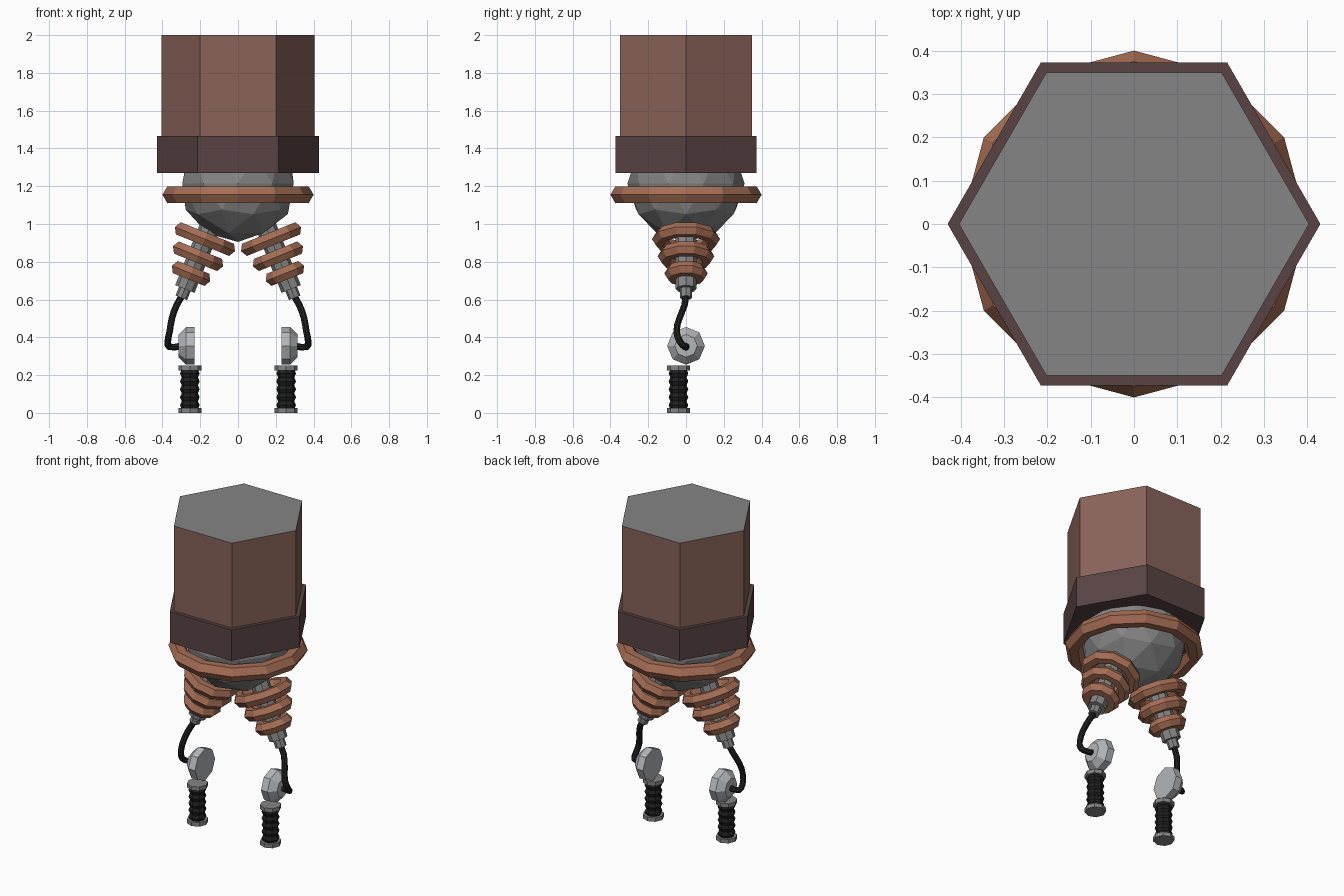
import bpy, bmesh, math
from mathutils import Matrix, Vector

if "Cube" in bpy.data.objects:
    bpy.data.objects.remove(bpy.data.objects["Cube"])


def material(name, rgb):
    m = bpy.data.materials.new(name)
    m.diffuse_color = (*rgb, 1)
    m.use_nodes = True
    m.node_tree.nodes["Principled BSDF"].inputs["Base Color"].default_value = m.diffuse_color
    return m


BROWN = material("red brown", (0.25, 0.125, 0.10))
DARK = material("dark brown", (0.10, 0.056, 0.056))
COPPER = material("copper", (0.38, 0.155, 0.09))
GREY = material("mid grey", (0.235, 0.235, 0.235))
LIGHT = material("light grey", (0.45, 0.47, 0.49))
BLACK = material("black rubber", (0.014, 0.014, 0.015))


def finish(bm, name, mats):
    bmesh.ops.recalc_face_normals(bm, faces=bm.faces)
    me = bpy.data.meshes.new(name)
    bm.to_mesh(me)
    bm.free()
    for m in mats:
        me.materials.append(m)
    ob = bpy.data.objects.new(name, me)
    bpy.context.collection.objects.link(ob)
    return ob


def lathe(name, profile, sides, mats, origin=(0, 0, 0), tilt=0.0, phase=0.0,
          ring=False, top_mat=0):
    """Revolve (radius, height) points; ring=True joins the profile into a loop."""
    bm = bmesh.new()
    mat = Matrix.Translation(origin) @ Matrix.Rotation(tilt, 4, 'Y')
    loops = []
    for r, h in profile:
        angles = [phase + math.tau * i / sides for i in range(sides)]
        loops.append([bm.verts.new(mat @ Vector((r * math.cos(a), r * math.sin(a), h)))
                      for a in angles])
    pairs = list(zip(loops, loops[1:]))
    if ring:
        pairs.append((loops[-1], loops[0]))
    for a, b in pairs:
        for i in range(sides):
            j = (i + 1) % sides
            bm.faces.new((a[i], a[j], b[j], b[i]))
    if not ring:
        bm.faces.new(loops[0])
        bm.faces.new(loops[-1]).material_index = top_mat
    return finish(bm, name, mats)


def torus(name, major, minor, sides, mat, **kw):
    profile = [(major + minor * math.cos(k * math.tau / 6), minor * math.sin(k * math.tau / 6))
               for k in range(6)]
    return lathe(name, profile, sides, [mat], ring=True, **kw)


def cable(name, points, radius, mat):
    cu = bpy.data.curves.new(name, 'CURVE')
    cu.dimensions = '3D'
    cu.bevel_depth = radius
    cu.bevel_resolution = 2
    cu.use_fill_caps = True
    cu.resolution_u = 2
    sp = cu.splines.new('BEZIER')
    sp.bezier_points.add(len(points) - 1)
    for bp, p in zip(sp.bezier_points, points):
        bp.co = p
        bp.handle_left_type = bp.handle_right_type = 'AUTO'
    sp.use_smooth = False
    cu.materials.append(mat)
    ob = bpy.data.objects.new(name, cu)
    bpy.context.collection.objects.link(ob)


# Hexagonal body with grey top, and its collar
lathe("body", [(0.404, 1.30), (0.404, 2.0)], 6, [BROWN, GREY], top_mat=1)
lathe("collar", [(0.43, 1.27), (0.43, 1.465)], 6, [DARK])

# Faceted ball under the body, with a copper ring around it
bm = bmesh.new()
bmesh.ops.create_icosphere(bm, subdivisions=2, radius=0.31,
                           matrix=Matrix.Translation((0, 0, 1.215)))
finish(bm, "ball", [GREY])
torus("main_ring", 0.35, 0.05, 12, COPPER, origin=(0, 0, 1.155))

for side, s in (("right", 1), ("left", -1)):
    # Tilted insulator: grey core with three shrinking copper rings
    tilt = math.atan2(0.374 * s, -0.927)
    axis = Vector((0.374 * s, 0, -0.927))
    base = Vector((0.175 * s, 0, 0.92))
    lathe(side + "_core", [(0.055, -0.14), (0.055, 0.285), (0.033, 0.285), (0.033, 0.335)],
          8, [GREY], origin=base, tilt=tilt)
    for k, major in enumerate((0.14, 0.11, 0.075)):
        torus(f"{side}_ring_{k + 1}", major, 0.04, 10, COPPER,
              origin=base + axis * 0.098 * k, tilt=tilt, phase=math.pi / 2)

    # Cable from the core to the disc
    path = [(0.29, 0, 0.63), (0.325, -0.008, 0.57), (0.35, -0.035, 0.50),
            (0.362, -0.05, 0.43), (0.372, -0.03, 0.375), (0.365, -0.008, 0.35),
            (0.30, 0, 0.355)]
    cable(side + "_cable", [(x * s, y, z) for x, y, z in path], 0.018, BLACK)

    # Bevelled disc facing outwards
    lathe(side + "_disc", [(0.10, 0.23), (0.10, 0.275), (0.06, 0.315)], 8, [LIGHT],
          origin=(0, 0, 0.355), tilt=s * math.pi / 2)

    # Ribbed handle between two end caps
    x, y = 0.255 * s, -0.04
    ribs = [(0.052 if k % 2 else 0.043, 0.02 + 0.21 * k / 10) for k in range(11)]
    lathe(side + "_grip", ribs, 8, [BLACK], origin=(x, y, 0))
    for label, z in (("lower", 0.0), ("upper", 0.225)):
        lathe(f"{side}_{label}_cap", [(0.061, z), (0.061, z + 0.025)], 8, [GREY],
              origin=(x, y, 0))
